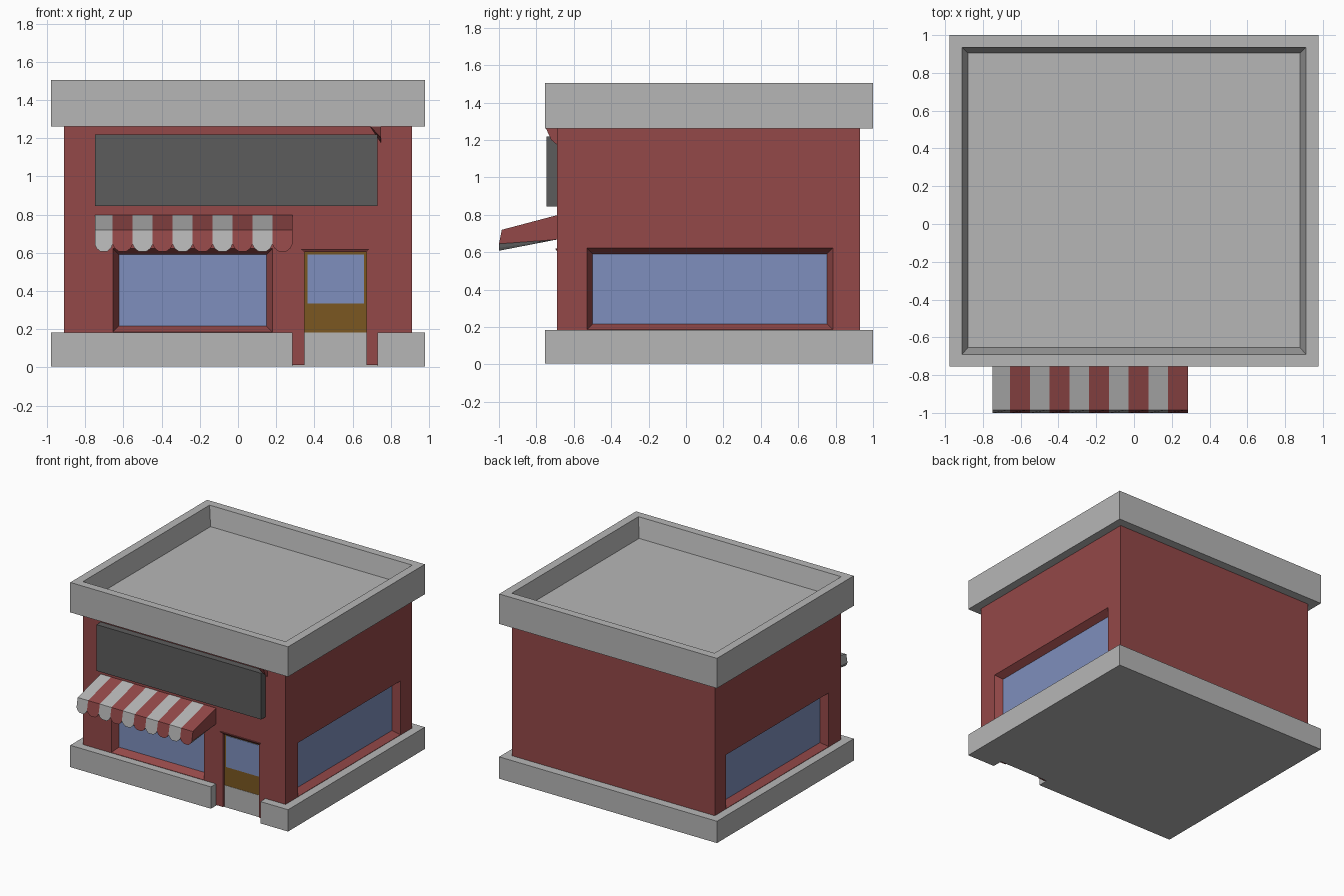
import bpy
import bmesh

old = bpy.data.objects.get("Cube")
if old:
    bpy.data.objects.remove(old, do_unlink=True)


def material(name, r, g, b):
    m = bpy.data.materials.new(name)
    m.use_nodes = True
    m.diffuse_color = (r, g, b, 1)
    m.node_tree.nodes["Principled BSDF"].inputs["Base Color"].default_value = (r, g, b, 1)
    return m


GREY = material("concrete_grey", 0.47, 0.47, 0.47)
RED = material("brick_red", 0.295, 0.065, 0.065)
GLASS = material("window_blue", 0.21, 0.275, 0.51)
DARK = material("sign_dark_grey", 0.107, 0.107, 0.107)
BROWN = material("door_brown", 0.197, 0.096, 0.015)


def loft(name, rings, mat):
    """Closed solid through rings that have equal point counts."""
    bm = bmesh.new()
    loops = [[bm.verts.new(p) for p in ring] for ring in rings]
    n = len(loops[0])
    for a, b in zip(loops, loops[1:]):
        for i in range(n):
            j = (i + 1) % n
            bm.faces.new((a[i], a[j], b[j], b[i]))
    bm.faces.new(loops[0][::-1])
    bm.faces.new(loops[-1])
    bmesh.ops.recalc_face_normals(bm, faces=bm.faces)
    mesh = bpy.data.meshes.new(name)
    bm.to_mesh(mesh)
    bm.free()
    mesh.materials.append(mat)
    obj = bpy.data.objects.new(name, mesh)
    bpy.context.collection.objects.link(obj)
    return obj


def rect(x0, x1, y0, y1, z):
    return [(x0, y0, z), (x1, y0, z), (x1, y1, z), (x0, y1, z)]


def box(name, x0, x1, y0, y1, z0, z1, mat):
    return loft(name, [rect(x0, x1, y0, y1, z0), rect(x0, x1, y0, y1, z1)], mat)


def recess(target, place, a0, a1, z0, z1, slope, depth):
    """Cut an opening whose sides slope inward; place(a, d, z) maps depth d."""
    def ring(k):
        s, d = slope * k, depth * k
        return [place(a0 + s, d, z0 + s), place(a1 - s, d, z0 + s),
                place(a1 - s, d, z1 - s), place(a0 + s, d, z1 - s)]
    cutter = loft("cutter", [ring(-0.3), ring(1)], RED)
    mod = target.modifiers.new("recess", 'BOOLEAN')
    mod.operation = 'DIFFERENCE'
    mod.solver = 'EXACT'
    mod.object = cutter
    bpy.context.view_layer.objects.active = target
    bpy.ops.object.modifier_apply(modifier=mod.name)
    bpy.data.objects.remove(cutter, do_unlink=True)


# Brick walls with recessed openings
WX, WF, WB = 0.91, -0.69, 0.93
walls = box("walls", -WX, WX, WF, WB, 0.012, 1.28, RED)


def front(a, d, z):
    return (a, WF + d, z)


recess(walls, front, -0.655, 0.18, 0.186, 0.622, 0.034, 0.06)
recess(walls, front, 0.348, 0.672, -0.02, 0.607, 0, 0.04)
box("front_window", -0.63, 0.155, WF + 0.055, WF + 0.065, 0.21, 0.597, GLASS)

for side, name in ((-1, "right_window"), (1, "left_window")):
    recess(walls, lambda a, d, z: (side * (WX - d), a, z),
           -0.53, 0.785, 0.186, 0.622, 0.034, 0.06)
    xs = sorted((side * (WX - 0.055), side * (WX - 0.065)))
    box(name, xs[0], xs[1], -0.505, 0.76, 0.21, 0.597, GLASS)

# Door with its glass pane and a thin sloping lintel
box("door", 0.345, 0.675, WF + 0.02, WF + 0.06, 0.012, 0.61, BROWN)
box("door_glass", 0.364, 0.659, WF + 0.016, WF + 0.022, 0.335, 0.59, GLASS)
loft("door_lintel", [rect(0.345, 0.675, WF, WF + 0.02, 0.605),
                     rect(0.328, 0.688, WF - 0.01, WF + 0.02, 0.621)], RED)

# Stone base with a gap for the doorway
BX, BF, BB = 0.978, -0.755, 1.0
outline = [(-BX, BF), (0.285, BF), (0.285, -0.672), (0.73, -0.672),
           (0.73, BF), (BX, BF), (BX, BB), (-BX, BB)]
loft("stone_base", [[(x, y, z) for x, y in outline] for z in (0.006, 0.183)], GREY)

# Parapet and sunken roof deck
loft("parapet_roof", [rect(-BX, BX, BF, BB, 1.262), rect(-BX, BX, BF, BB, 1.505),
                      rect(-WX, WX, WF, 0.935, 1.505),
                      rect(-0.88, 0.88, -0.655, 0.905, 1.35)], GREY)

# Blank sign board and the small bracket beside it
box("sign_board", -0.75, 0.73, -0.745, WF, 0.845, 1.22, DARK)
loft("parapet_bracket", [[(0.69, y, 1.265), (0.75, y, 1.265), (0.75, low_y, z)]
                         for y, low_y, z in ((-0.75, -0.72, 1.2), (WF, WF, 1.175))], RED)

# Striped awning with scalloped hem and plain underside; the first stripe is narrower
STRIPES, LEFT, RIGHT, WIDTH = 10, -0.75, 0.285, 0.1046
hem = [(0, 0.645), (0.1, 0.624), (0.3, 0.608), (0.7, 0.608), (0.9, 0.624), (1, 0.645)]
for i in range(STRIPES):
    x1 = RIGHT - (STRIPES - 1 - i) * WIDTH
    x0 = max(LEFT, x1 - WIDTH)
    rings = [[(x0 + t * (x1 - x0), -1.0, z) for t, z in hem]
             + [(x1, -0.985, 0.72), (x0, -0.985, 0.72)],
             [(x0 + t * (x1 - x0), WF, 0.668) for t, z in hem]
             + [(x1, WF, 0.798), (x0, WF, 0.798)]]
    stripe = loft("awning_stripe", rings, RED if i % 2 else GREY)
    stripe.data.materials.append(GREY)
    for face in stripe.data.polygons:
        if face.normal.z < -0.3:
            face.material_index = 1
